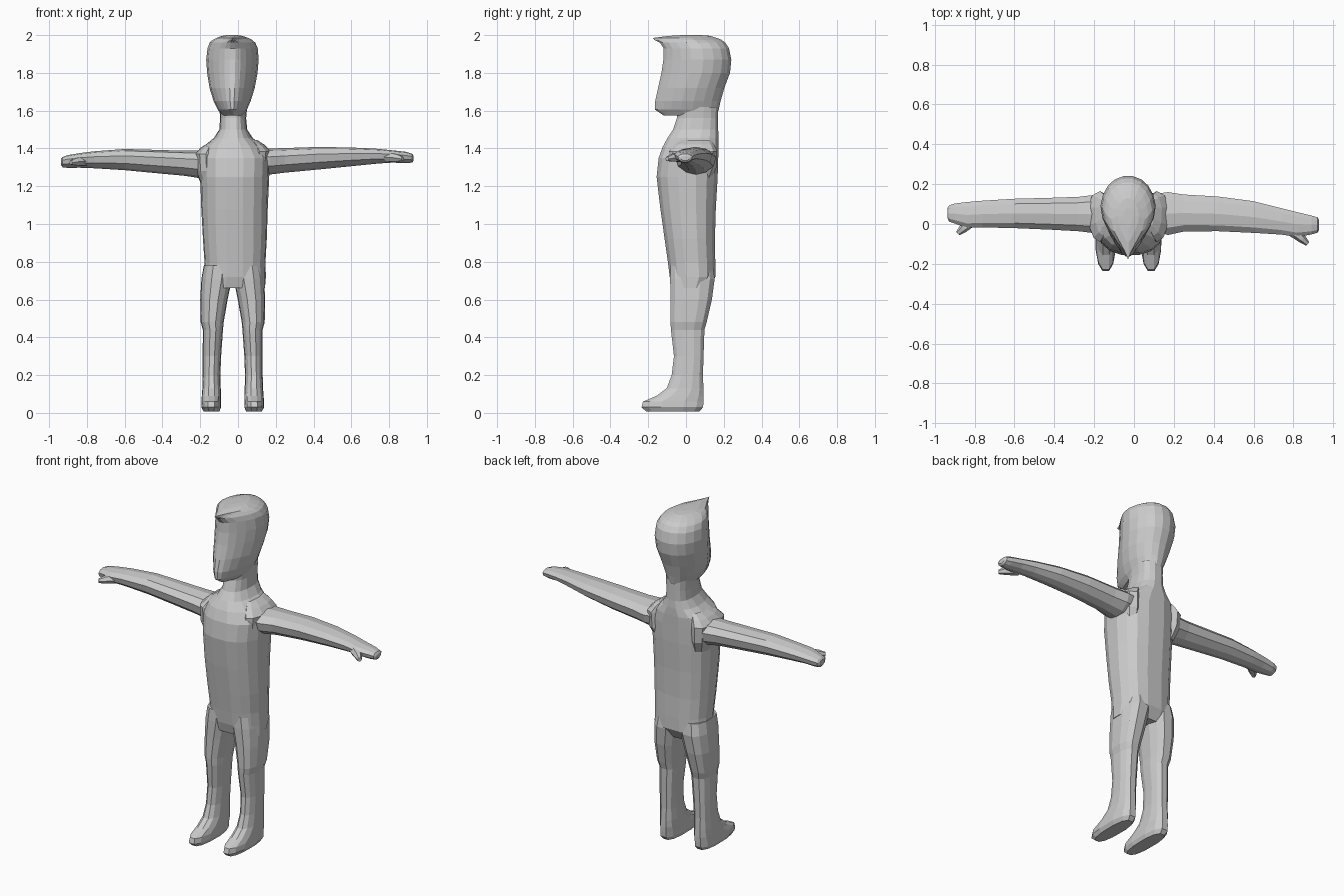
import bpy, bmesh, math
from mathutils import Vector

AXIS = -0.028  # the body's own centre line

skin = bpy.data.materials.new("plain_grey")
skin.diffuse_color = (0.6, 0.6, 0.6, 1)


def loft(name, rings, sides):
    """Skin a list of closed point rings and cap both ends."""
    bm = bmesh.new()
    loops = [[bm.verts.new(p) for p in ring] for ring in rings]
    for a, b in zip(loops, loops[1:]):
        for i in range(sides):
            j = (i + 1) % sides
            bm.faces.new((a[i], a[j], b[j], b[i]))
    bm.faces.new(loops[0][::-1])
    bm.faces.new(loops[-1])
    bmesh.ops.recalc_face_normals(bm, faces=bm.faces)
    mesh = bpy.data.meshes.new(name)
    bm.to_mesh(mesh)
    bm.free()
    mesh.materials.append(skin)
    obj = bpy.data.objects.new(name, mesh)
    bpy.context.collection.objects.link(obj)
    return obj


def section(a0, a1, b0, b1, sides, power, taper=0.0):
    """Rounded box in a plane; taper narrows a towards low b."""
    pts = []
    for i in range(sides):
        t = 2 * math.pi * (i + 0.5) / sides
        c, s = math.cos(t), math.sin(t)
        u = math.copysign(abs(c) ** (2 / power), c)
        v = math.copysign(abs(s) ** (2 / power), s)
        u *= 1 - taper * max(0, -v)
        pts.append(((a0 + a1) / 2 + u * (a1 - a0) / 2, (b0 + b1) / 2 + v * (b1 - b0) / 2))
    return pts


def upright(name, rows, sides, power):
    """Rows: z, x0, x1, y0, y1, front taper."""
    loft(name, [[(x, y, z) for x, y in section(x0, x1, y0, y1, sides, power, t)]
                for z, x0, x1, y0, y1, t in rows], sides)


def sideways(name, rows, sides, power):
    """Rows: x, y0, y1, z0, z1; underside is narrower."""
    loft(name, [[(x, y, z) for y, z in section(y0, y1, z0, z1, sides, power, 0.35)]
                for x, y0, y1, z0, z1 in rows], sides)


# Trunk, from hips up through the shoulders to the neck
upright("torso", [
    (0.66, -0.19, 0.145, -0.07, 0.12, 0),
    (0.72, -0.185, 0.15, -0.088, 0.157, 0.1),
    (0.80, -0.18, 0.148, -0.098, 0.157, 0.1),
    (0.92, -0.188, 0.155, -0.115, 0.155, 0.1),
    (1.08, -0.197, 0.16, -0.138, 0.16, 0.12),
    (1.25, -0.203, 0.168, -0.158, 0.17, 0.15),
    (1.35, -0.203, 0.172, -0.147, 0.173, 0.15),
    (1.41, -0.185, 0.14, -0.125, 0.175, 0.2),
    (1.455, -0.13, 0.08, -0.10, 0.175, 0.2),
    (1.50, -0.10, 0.05, -0.07, 0.172, 0.15),
    (1.56, -0.096, 0.044, -0.05, 0.172, 0.15),
    (1.62, -0.10, 0.05, -0.045, 0.172, 0.15),
], 16, 2.6)

# Head, with the hair peak drawn out to a point at the front
upright("head", [
    (1.575, -0.085, 0.03, -0.12, 0.165, 0.5),
    (1.605, -0.108, 0.048, -0.165, 0.175, 0.5),
    (1.65, -0.13, 0.068, -0.165, 0.185, 0.42),
    (1.72, -0.152, 0.09, -0.15, 0.205, 0.4),
    (1.80, -0.165, 0.105, -0.132, 0.235, 0.4),
    (1.87, -0.17, 0.111, -0.122, 0.242, 0.4),
    (1.93, -0.163, 0.106, -0.12, 0.23, 0.4),
    (1.96, -0.152, 0.093, -0.14, 0.21, 0.55),
    (1.975, -0.135, 0.075, -0.17, 0.19, 0.9),
    (1.985, -0.115, 0.055, -0.178, 0.165, 0.95),
    (1.996, -0.085, 0.025, -0.09, 0.13, 0.6),
    (2.0, -0.055, -0.005, -0.02, 0.08, 0.3),
], 20, 2.15)

# Legs with the feet drawn forward at the bottom
LEG = [  # z, outer and inner distance from the centre line, y0, y1, taper
    (0.008, 0.155, 0.07, -0.215, 0.075, 0.1),
    (0.03, 0.168, 0.06, -0.24, 0.095, 0.12),
    (0.06, 0.167, 0.06, -0.232, 0.097, 0.15),
    (0.09, 0.165, 0.06, -0.16, 0.097, 0.12),
    (0.13, 0.162, 0.062, -0.105, 0.095, 0.15),
    (0.20, 0.16, 0.064, -0.078, 0.092, 0.25),
    (0.30, 0.16, 0.06, -0.066, 0.095, 0.25),
    (0.44, 0.16, 0.05, -0.082, 0.10, 0.2),
    (0.48, 0.171, 0.046, -0.085, 0.112, 0.2),
    (0.60, 0.174, 0.025, -0.085, 0.14, 0.15),
    (0.71, 0.168, 0.002, -0.087, 0.155, 0.1),
    (0.78, 0.155, 0.002, -0.085, 0.145, 0.1),
]
for side, label in ((-1, "left"), (1, "right")):
    upright(label + "_leg", [(z, AXIS + side * i, AXIS + side * o, y0, y1, t)
                             for z, o, i, y0, y1, t in LEG], 12, 2.6)

# Arms held out to the sides, ending in mitten hands
sideways("right_arm", [
    (0.08, -0.03, 0.15, 1.27, 1.40),
    (0.17, -0.06, 0.165, 1.262, 1.40),
    (0.25, -0.042, 0.152, 1.272, 1.402),
    (0.42, -0.04, 0.142, 1.288, 1.408),
    (0.60, -0.048, 0.118, 1.306, 1.405),
    (0.74, -0.056, 0.082, 1.32, 1.398),
    (0.82, -0.068, 0.062, 1.325, 1.39),
    (0.89, -0.055, 0.045, 1.322, 1.382),
    (0.922, -0.045, 0.035, 1.325, 1.372),
    (0.93, -0.03, 0.02, 1.335, 1.36),
], 10, 2.3)
sideways("left_arm", [
    (-0.10, -0.03, 0.15, 1.245, 1.39),
    (-0.20, -0.05, 0.15, 1.242, 1.388),
    (-0.28, -0.04, 0.14, 1.255, 1.388),
    (-0.42, -0.032, 0.135, 1.268, 1.392),
    (-0.60, -0.024, 0.13, 1.285, 1.397),
    (-0.76, -0.02, 0.12, 1.295, 1.385),
    (-0.84, -0.022, 0.113, 1.298, 1.375),
    (-0.90, 0.0, 0.105, 1.297, 1.365),
    (-0.928, 0.01, 0.095, 1.30, 1.355),
    (-0.937, 0.03, 0.08, 1.312, 1.345),
], 10, 2.3)


def thumb(name, path):
    """Tapered stub along a path of (point, radius)."""
    way = (path[-1][0] - path[0][0]).normalized()
    across = way.cross(Vector((0, 0, 1)))
    up = Vector((0, 0, 1))
    loft(name, [[p + across * (r * math.cos(k * math.pi / 3)) + up * (r * math.sin(k * math.pi / 3))
                 for k in range(6)] for p, r in path], 6)


thumb("right_thumb", [(Vector((0.79, -0.03, 1.355)), 0.03),
                      (Vector((0.845, -0.075, 1.35)), 0.022),
                      (Vector((0.872, -0.10, 1.345)), 0.012)])
thumb("left_thumb", [(Vector((-0.81, 0.02, 1.335)), 0.03),
                     (Vector((-0.86, -0.025, 1.33)), 0.022),
                     (Vector((-0.885, -0.048, 1.325)), 0.012)])

# Shoulder caps that blend the arms into the trunk
for side, label, z in ((-1, "left", 1.33), (1, "right", 1.345)):
    upright(label + "_shoulder", [
        (z + dz, AXIS + side * 0.08, AXIS + side * o, y0, y1, 0.2)
        for dz, o, y0, y1 in ((-0.12, 0.17, -0.07, 0.13), (-0.05, 0.197, -0.09, 0.16),
                              (0.04, 0.205, -0.09, 0.165), (0.075, 0.17, -0.06, 0.15),
                              (0.10, 0.13, -0.02, 0.13))], 10, 2.3)
